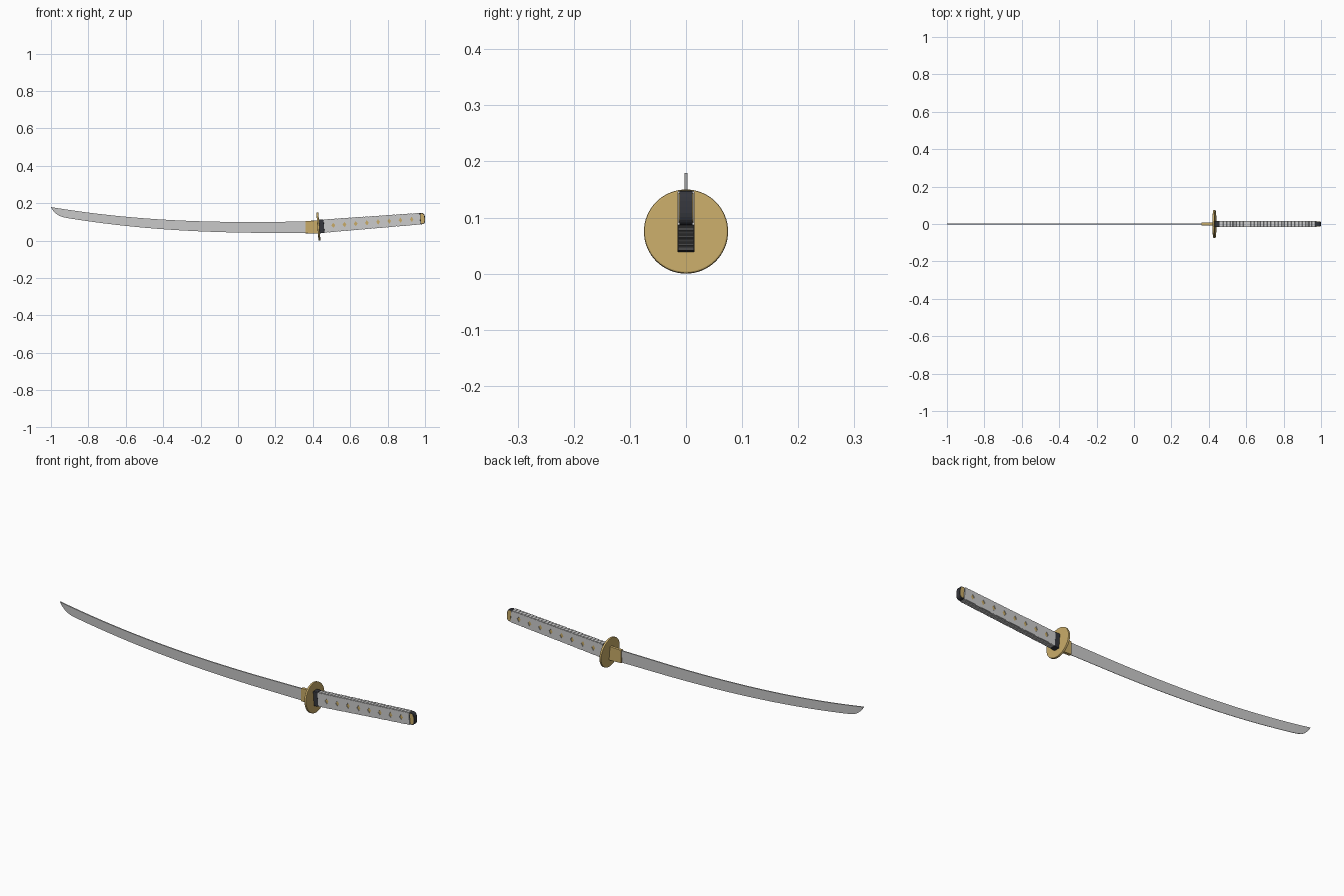
import bpy, bmesh, math
from mathutils import Matrix

if "Cube" in bpy.data.objects:
    bpy.data.objects.remove(bpy.data.objects["Cube"])

TILT = math.radians(4.4)
# Handle frame: local x runs along the grip, starting at the guard
FRAME = Matrix.Translation((0.43, 0, 0.075)) @ Matrix.Rotation(-TILT, 4, 'Y')
END = 0.545


def material(name, color):
    m = bpy.data.materials.new(name)
    m.diffuse_color = (*color, 1)
    m.use_nodes = True
    m.node_tree.nodes["Principled BSDF"].inputs["Base Color"].default_value = m.diffuse_color
    return m


GOLD = material("gold", (0.58, 0.41, 0.14))
DARK = material("dark", (0.035, 0.037, 0.045))


def finish(name, bm, mat=None, frame=None, bevel=0):
    bmesh.ops.recalc_face_normals(bm, faces=bm.faces)
    if frame:
        bm.transform(frame)
    me = bpy.data.meshes.new(name)
    bm.to_mesh(me)
    bm.free()
    ob = bpy.data.objects.new(name, me)
    bpy.context.collection.objects.link(ob)
    if mat:
        me.materials.append(mat)
    if bevel:
        b = ob.modifiers.new("bevel", 'BEVEL')
        b.width = bevel
        b.segments = 2
    return ob


def prism(bm, profile, y0, y1):
    a = [bm.verts.new((x, y0, z)) for x, z in profile]
    b = [bm.verts.new((x, y1, z)) for x, z in profile]
    bm.faces.new(a)
    bm.faces.new(b[::-1])
    n = len(a)
    for i in range(n):
        j = (i + 1) % n
        bm.faces.new((a[i], b[i], b[j], a[j]))


def half(t):
    return 0.036 - 0.005 * t / END


def slab(t0, t1, grow=0):
    h0, h1 = half(t0) + grow, half(t1) + grow
    return [(t0, -h0), (t1, -h1), (t1, h1), (t0, h0)]


def part(name, profile, y, mat=None, frame=FRAME, bevel=0):
    bm = bmesh.new()
    prism(bm, profile, -y, y)
    return finish(name, bm, mat, frame, bevel)


# Blade: curved back, slightly wedge-shaped section, swept tip
def spine(x):
    u = max(0, (0.1 - x) / 1.1)
    return 0.099 + 0.08 * u ** 2.3 + 0.003 * max(0, x - 0.1) / 0.3


cols = []
for i in range(29):
    x = 0.42 - 1.33 * i / 28
    cols.append((x, spine(x) - 0.045 - 0.016 * (x + 0.9) / 1.26))
cols += [(-0.935, 0.125), (-0.955, 0.132), (-0.972, 0.143), (-0.988, 0.159), (-1.0, 0.177)]
bm = bmesh.new()
rings = []
for x, low in cols:
    top = spine(x)
    rings.append([bm.verts.new(p) for p in
                  ((x, -0.003, top), (x, 0.003, top), (x, 0.001, low), (x, -0.001, low))])
for a, b in zip(rings, rings[1:]):
    for i in range(4):
        j = (i + 1) % 4
        bm.faces.new((a[i], a[j], b[j], b[i]))
bm.faces.new(rings[0])
bm.faces.new(rings[-1])
finish("blade", bm)

# Blade collar
part("blade_collar", [(0.36, 0.039), (0.43, 0.037), (0.43, 0.107), (0.36, 0.105)],
     0.0075, GOLD, None, 0.0015)

# Round guard
bm = bmesh.new()
bmesh.ops.create_cone(bm, cap_ends=True, segments=64, radius1=0.075, radius2=0.075,
                      depth=0.011, matrix=Matrix.Rotation(math.pi / 2, 4, 'Y'))
guard = finish("guard", bm, GOLD, FRAME, 0.003)

# Grip core, ferrule and gold lining seen through the windows
part("grip_core", slab(0.005, END, -0.002), 0.0115)
part("ferrule", slab(0.005, 0.03, 0.001), 0.0155, DARK, bevel=0.002)
part("grip_lining", slab(0.04, END - 0.01, -0.01), 0.0125, GOLD)

# Wrapping ridges along the top and bottom of the grip
bm = bmesh.new()
N = 28
step = (END - 0.03) / N
for i in range(N):
    t = 0.03 + i * step
    for s in (1, -1):
        h0, h1 = half(t), half(t + step)
        prism(bm, [(t, s * (h0 - 0.004)), (t + step, s * (h1 - 0.004)),
                   (t + step * 0.85, s * h1), (t + step * 0.15, s * h0)], -0.0145, 0.0145)
finish("grip_wrap_ridges", bm, None, FRAME)

# Side panels with a row of diamond windows
for side, label in ((-1, "front"), (1, "back")):
    bm = bmesh.new()
    for i in range(8):
        c = 0.08 + 0.06 * i
        t0 = 0.03 if i == 0 else c - 0.03
        t1 = END if i == 7 else c + 0.03
        outer = slab(t0, t1, -0.002)
        outer = [outer[0], (c, -half(c) + 0.002), outer[1], (t1, 0),
                 outer[2], (c, half(c) - 0.002), outer[3], (t0, 0)]
        inner = [(c - 0.005, -0.007), (c, -0.014), (c + 0.005, -0.007), (c + 0.01, 0),
                 (c + 0.005, 0.007), (c, 0.014), (c - 0.005, 0.007), (c - 0.01, 0)]
        for k in range(8):
            j = (k + 1) % 8
            prism(bm, [outer[k], outer[j], inner[j], inner[k]], side * 0.0115, side * 0.0155)
    bmesh.ops.remove_doubles(bm, verts=bm.verts, dist=1e-5)
    # drop the coincident inner walls between neighbouring pieces
    walls = [f for f in bm.faces if any(len(e.link_faces) > 2 for e in f.edges)
             and all(len(e.link_faces) > 2 for e in f.edges if abs(e.verts[0].co.y - e.verts[1].co.y) < 1e-6)
             and abs(f.normal.y) < 0.5]
    bmesh.ops.delete(bm, geom=walls, context='FACES_ONLY')
    finish("grip_panel_" + label, bm, None, FRAME)


# Pommel: dark rounded cap with gold side plates
def cap_profile(t0, t1, h):
    pts = [(t0, -h)]
    for i in range(13):
        a = -math.pi / 2 + math.pi * i / 12
        ca, sa = math.cos(a), math.sin(a)
        pts.append((t0 + 0.008 + (t1 - t0 - 0.008) * abs(ca) ** 0.7,
                    h * math.copysign(abs(sa) ** 0.8, sa)))
    return pts + [(t0, h)]


part("pommel", cap_profile(END, 0.5717, 0.0305), 0.012, DARK, bevel=0.002)
part("pommel_plates", cap_profile(END + 0.003, 0.568, 0.026), 0.013, GOLD)
